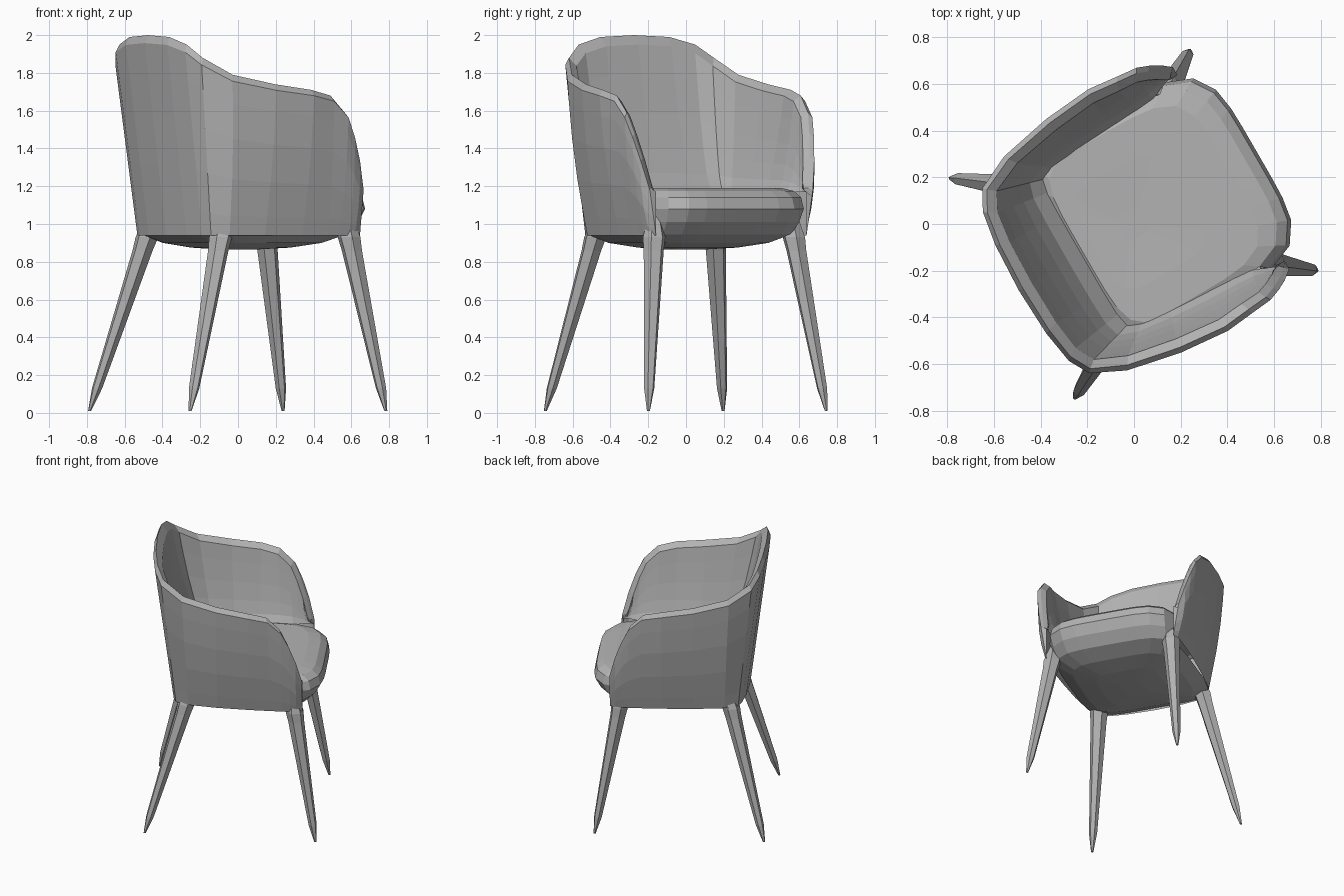
import bpy, bmesh, math
from mathutils import Vector, Matrix

cube = bpy.data.objects.get("Cube")
if cube:
    bpy.data.objects.remove(cube, do_unlink=True)

TURN = Matrix.Rotation(math.radians(30), 4, 'Z')   # chair faces 30 degrees off +x

grey = bpy.data.materials.new("plain grey")
grey.use_nodes = True
grey.diffuse_color = (0.45, 0.45, 0.45, 1)
grey.node_tree.nodes["Principled BSDF"].inputs["Base Color"].default_value = grey.diffuse_color


def loft(rings, name, closed=True, hidden=None):
    """Skin a list of rings, cap both ends and drop faces buried in other parts."""
    bm = bmesh.new()
    rows = [[bm.verts.new(p) for p in ring] for ring in rings]
    n = len(rows[0])
    for a, b in zip(rows, rows[1:]):
        for i in range(n if closed else n - 1):
            j = (i + 1) % n
            bm.faces.new((a[i], a[j], b[j], b[i]))
    bm.faces.new(rows[0])
    bm.faces.new(rows[-1])
    bmesh.ops.recalc_face_normals(bm, faces=bm.faces)
    if hidden:
        buried = [f for f in bm.faces if hidden(f.calc_center_median())]
        bmesh.ops.delete(bm, geom=buried, context='FACES')
    bm.transform(TURN)
    mesh = bpy.data.meshes.new(name)
    bm.to_mesh(mesh)
    bm.free()
    mesh.materials.append(grey)
    obj = bpy.data.objects.new(name, mesh)
    bpy.context.collection.objects.link(obj)


# Wrap-around shell: columns from back centre to arm front,
# each as outer foot, outer rim, inner foot and rim height
COLUMNS = [
    ((-.44, 0), (-.575, 0), (-.25, 0), 2.0),
    ((-.43, .2), (-.565, .22), (-.25, .2), 1.99),
    ((-.41, .33), (-.54, .37), (-.25, .3), 1.95),
    ((-.39, .39), (-.49, .46), (-.24, .36), 1.88),
    ((-.30, .43), (-.34, .53), (-.18, .38), 1.79),
    ((-.1, .46), (-.1, .58), (-.05, .39), 1.74),
    ((.12, .475), (.12, .6), (.12, .4), 1.71),
    ((.27, .48), (.25, .585), (.26, .41), 1.68),
    ((.34, .48), (.345, .575), (.34, .42), 1.59),
    ((.4, .48), (.395, .555), (.38, .44), 1.48),
    ((.44, .475), (.44, .53), (.43, .46), 1.35),
    ((.48, .46), (.48, .5), (.48, .46), 1.19),
]
FOOT_Z, SEAT_Z = .94, 1.17


def shell_column(foot, rim, inner, top):
    foot, rim, inner = Vector(foot), Vector(rim), Vector(inner)
    inward = -rim.normalized()
    lip = rim + inward * .06
    points = []
    for h in (0, .12, .35, .6, .82, .96):
        p = foot.lerp(rim, h) + Vector((0, .02 * math.sin(math.pi * h) * (rim.y > .5)))
        points.append((p.x, p.y, FOOT_Z + (top - FOOT_Z) * h))
    crown = rim + inward * .025
    points.append((crown.x, crown.y, top))
    for h in (.94, .75, .5, .28, .12, 0):
        p = inner.lerp(lip, h ** .6)
        points.append((p.x, p.y, SEAT_Z + (top - SEAT_Z) * h))
    return points


half = [shell_column(*c) for c in COLUMNS]
mirrored = [[(x, -y, z) for x, y, z in col] for col in half[:0:-1]]
loft(mirrored + half, "backrest_and_arms", closed=False)

# Seat cushion with rounded underside: height, half width, front, back
SEAT = [
    (.865, .08, .08, .08), (.875, .22, .24, .2), (.90, .36, .38, .32),
    (.945, .45, .5, .42), (1.01, .465, .57, .39), (1.08, .475, .61, .35),
    (1.14, .465, .595, .31), (1.175, .44, .55, .27), (1.19, .4, .47, .25),
    (1.19, .25, .25, .2), (1.185, .06, .06, .06),
]


def seat_ring(z, side, front, back, count=36):
    ring = []
    for i in range(count):
        a = 2 * math.pi * (i + .5) / count
        c, s = math.cos(a), math.sin(a)
        r = (abs(c) ** 5 + abs(s) ** 5) ** -.2
        ring.append((c * r * (front if c > 0 else back), s * r * side, z))
    return ring


loft([seat_ring(*row) for row in SEAT], "seat",
     hidden=lambda c: c.x < .38 and .96 < c.z < 1.165)

# Four splayed, tapered legs blending up into the shell corners
STEPS = [(1.08, .012), (1.0, .045), (.93, .062), (.86, .055), (.13, .028), (.01, .008)]


def leg(name, top, foot):
    top, foot = Vector(top), Vector(foot)
    heading = math.atan2(foot.y, foot.x)
    rings = []
    for z, r in STEPS:
        c = foot.lerp(top, min(z / .93, 1.05))
        rings.append([(c.x + r * math.cos(heading + k * math.pi / 3),
                       c.y + r * math.sin(heading + k * math.pi / 3), z) for k in range(6)])
    loft(rings, name, hidden=lambda c: c.z > 1.05)


leg("front_leg_left", (.415, .42), (.58, .525))
leg("front_leg_right", (.425, -.44), (.58, -.565))
leg("back_leg_left", (-.34, .375), (-.585, .565))
leg("back_leg_right", (-.32, -.37), (-.595, -.52))
